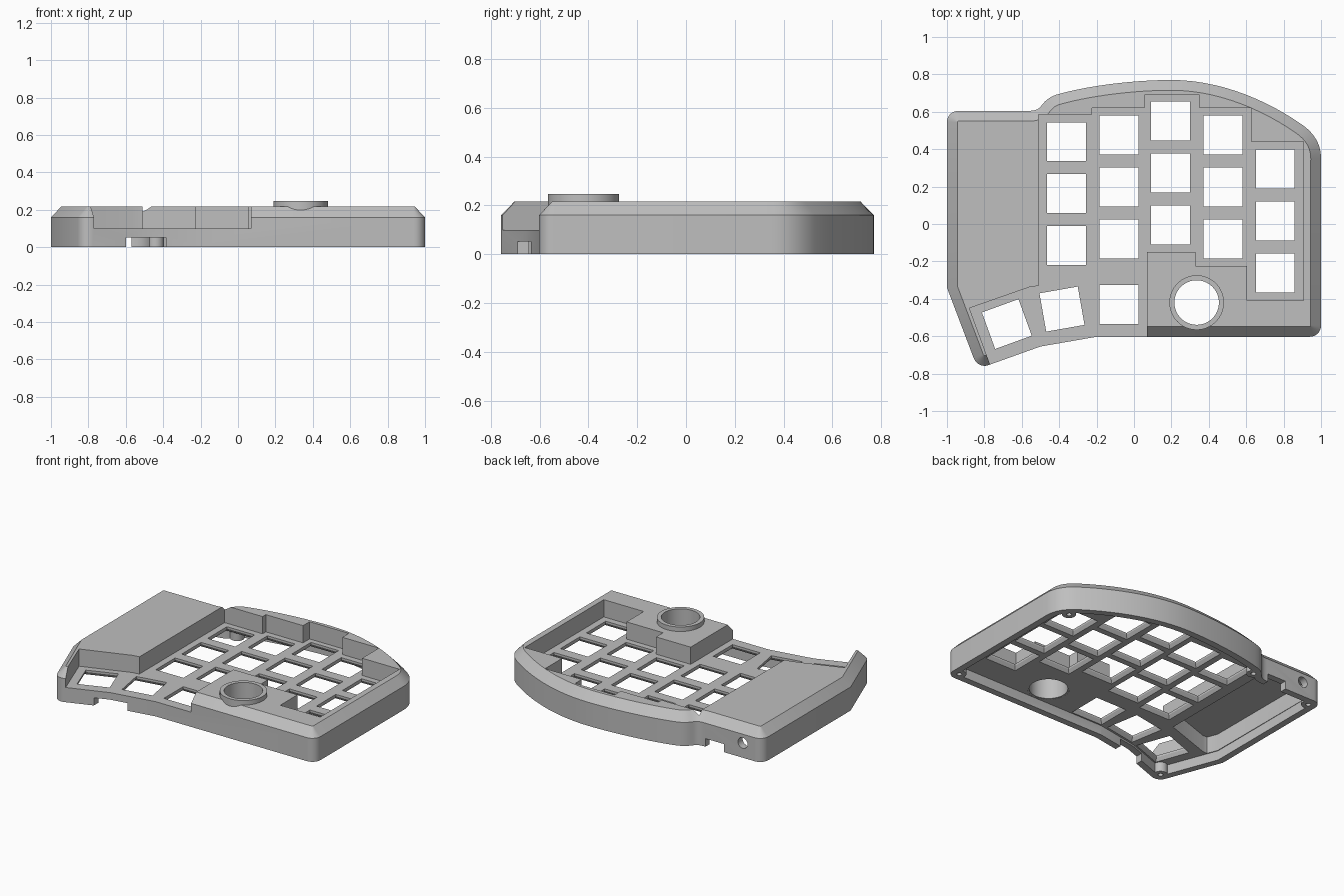
import bpy, bmesh, math
from mathutils import Vector
from mathutils.geometry import interpolate_bezier

if "Cube" in bpy.data.objects:
    bpy.data.objects.remove(bpy.data.objects["Cube"])

grey = bpy.data.materials.new("plain grey")
grey.use_nodes = True
grey.diffuse_color = (0.52, 0.52, 0.52, 1)
grey.node_tree.nodes["Principled BSDF"].inputs["Base Color"].default_value = (0.52, 0.52, 0.52, 1)


def loft(name, *solids):
    """One object from solids; each solid is a list of (outline, z) rings."""
    bm = bmesh.new()
    for rings in solids:
        loops = [[bm.verts.new((p[0], p[1], z)) for p in pts] for pts, z in rings]
        n = len(loops[0])
        bm.faces.new(loops[0][::-1])
        bm.faces.new(loops[-1])
        for a, b in zip(loops, loops[1:]):
            for i in range(n):
                j = (i + 1) % n
                bm.faces.new((a[i], a[j], b[j], b[i]))
    bmesh.ops.recalc_face_normals(bm, faces=bm.faces)
    mesh = bpy.data.meshes.new(name)
    bm.to_mesh(mesh)
    bm.free()
    mesh.materials.append(grey)
    obj = bpy.data.objects.new(name, mesh)
    bpy.context.scene.collection.objects.link(obj)
    return obj


def combine(target, tool, operation="DIFFERENCE"):
    mod = target.modifiers.new(tool.name, "BOOLEAN")
    mod.operation, mod.object, mod.solver = operation, tool, "EXACT"
    bpy.context.view_layer.objects.active = target
    bpy.ops.object.modifier_apply(modifier=mod.name)
    bpy.data.objects.remove(tool)


def prism(pts, z0, z1):
    return [(pts, z0), (pts, z1)]


def box(x0, x1, y0, y1, z0, z1):
    return prism([(x0, y0), (x1, y0), (x1, y1), (x0, y1)], z0, z1)


def circle(x, y, r, n=48):
    return [(x + r * math.cos(i * math.tau / n), y + r * math.sin(i * math.tau / n)) for i in range(n)]


def square(x, y, size, deg):
    r = size / math.sqrt(2)
    return [(x + r * math.cos(math.radians(deg + a)), y + r * math.sin(math.radians(deg + a)))
            for a in (45, 135, 225, 315)]


def bezier(*pts, n=14):
    return [Vector(p[:2]) for p in interpolate_bezier(*[(x, y, 0) for x, y in pts], n)]


def corner(before, p, after, t=0.06):
    before, p, after = Vector(before), Vector(p), Vector(after)
    u, v = (before - p).normalized() * t, (after - p).normalized() * t
    return bezier(p + u, p + u * 0.45, p + v * 0.45, p + v, n=8)


def inset(pts, d):
    out = []
    for i, p in enumerate(pts):
        e1, e2 = (p - pts[i - 1]).normalized(), (pts[(i + 1) % len(pts)] - p).normalized()
        n1, n2 = Vector((-e1.y, e1.x)), Vector((-e2.y, e2.x))
        out.append(p + (n1 + n2) * d / (1 + n1.dot(n2)))
    return out


# Outer outline, counter-clockwise
back_left, side_kink, thumb_tip = (-1, 0.605), (-1, -0.34), (-0.835, -0.775)
thumb_kink, front_kink, front_right = (-0.5, -0.655), (-0.2, -0.603), (1, -0.603)
outline = corner((-0.5, 0.605), back_left, side_kink) + [Vector(side_kink)]
outline += corner(side_kink, thumb_tip, thumb_kink) + [Vector(thumb_kink), Vector(front_kink)]
outline += corner(front_kink, front_right, (1, 0))
outline += bezier((1, 0.35), (1, 0.42), (0.97, 0.48), (0.9, 0.53))
outline += bezier((0.9, 0.53), (0.7, 0.67), (0.45, 0.77), (0.2, 0.77))[1:]
outline += bezier((0.2, 0.77), (0, 0.77), (-0.25, 0.74), (-0.42, 0.69))[1:]
outline += bezier((-0.42, 0.69), (-0.51, 0.655), (-0.48, 0.605), (-0.56, 0.605))[1:]

# Case with chamfered top edge
case = loft("keyboard_case", [(outline, 0), (outline, 0.16), (inset(outline, 0.055), 0.217)])

# Stepped key well, open at the front
well = [(-0.51, 0.585), (-0.51, -0.33), (-0.56, -0.338), (-0.88, -0.45), (-0.715, -0.9),
        (0.07, -0.9), (0.07, -0.15), (0.33, -0.15), (0.33, -0.225), (0.605, -0.225),
        (0.605, -0.41), (0.905, -0.41), (0.905, 0.44), (0.625, 0.44), (0.625, 0.62),
        (0.35, 0.62), (0.35, 0.69), (0.055, 0.69), (0.055, 0.62), (-0.225, 0.62), (-0.225, 0.585)]
combine(case, loft("well_cutter", prism(well, 0.1, 0.4)))

# Hollow underside, deeper below the left block
plate_bottom = 0.065
combine(case, loft("underside_cutter", prism(inset(outline, 0.045), -0.1, plate_bottom)))
bay = [(-0.953, 0.555), (-0.95, -0.33), (-0.923, -0.4), (-0.89, -0.4),
       (-0.58, -0.295), (-0.555, -0.29), (-0.555, 0.555)]
combine(case, loft("bay_cutter", prism(bay, 0.03, 0.18)))

# Screw bosses and their holes
bosses = [(0.945, -0.548, 0.08), (0.9, 0.45, 0.08), (-0.44, 0.62, 0.08),
          (-0.942, 0.547, 0.16), (-0.8, -0.7, 0.08)]
combine(case, loft("bosses", *[prism(circle(x, y, 0.044, 24), 0, h) for x, y, h in bosses]), "UNION")
combine(case, loft("screw_cutter", *[prism(circle(x, y, 0.016, 16), -0.05, 0.05) for x, y, h in bosses]))

# Key openings, flared below
pitch = 0.278
columns = [(-0.36, 0.44), (-0.08, 0.475), (0.195, 0.55), (0.475, 0.475), (0.755, 0.295)]
keys = [(x, y - pitch * row, 0) for x, y in columns for row in range(3)]
keys += [(-0.08, -0.43, 0), (-0.385, -0.455, 10), (-0.68, -0.535, 20)]
combine(case, loft("key_cutter", *[
    [(square(x, y, 0.25, a), plate_bottom - 0.01), (square(x, y, 0.208, a), 0.087),
     (square(x, y, 0.208, a), 0.15)] for x, y, a in keys]))

# Cable notches in the front and back walls
combine(case, loft("notch_cutter", box(-0.6, -0.385, -0.8, -0.58, -0.1, 0.052),
                   box(-0.71, -0.57, 0.52, 0.7, -0.1, 0.055)))

# Round socket in the back wall
socket = loft("socket_cutter", prism(circle(0, 0, 0.036, 32), -0.1, 0.1))
socket.rotation_euler.x = math.pi / 2
socket.location = (-0.85, 0.61, 0.1)
bpy.context.view_layer.update()
combine(case, socket)

# Thumbstick opening and collar
stick = (0.335, -0.42)
combine(case, loft("stick_cutter", prism(circle(*stick, 0.13, 64), -0.1, 0.4)))
collar = loft("thumbstick_collar", prism(circle(*stick, 0.146, 64), plate_bottom + 0.001, 0.248))
combine(collar, loft("collar_cutter", prism(circle(*stick, 0.119, 64), -0.1, 0.4)))

for obj in (case, collar):
    bpy.ops.object.select_all(action="DESELECT")
    obj.select_set(True)
    bpy.context.view_layer.objects.active = obj
    bpy.ops.object.shade_smooth_by_angle(angle=math.radians(25))
